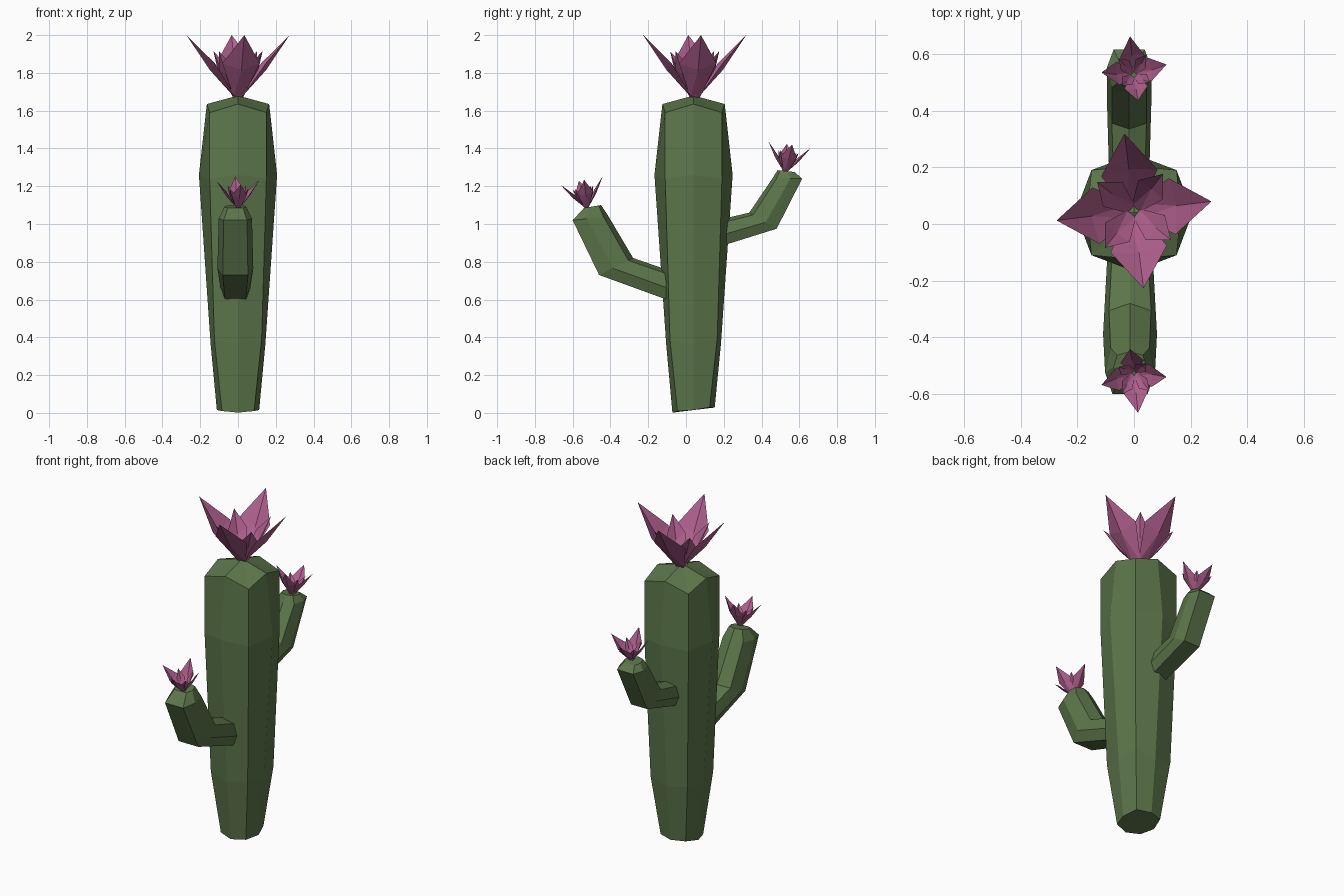
import bpy, bmesh, math
from mathutils import Matrix, Vector

if "Cube" in bpy.data.objects:
    bpy.data.objects.remove(bpy.data.objects["Cube"])


def material(name, rgb):
    m = bpy.data.materials.new(name)
    m.diffuse_color = (*rgb, 1)
    m.use_nodes = True
    m.node_tree.nodes["Principled BSDF"].inputs["Base Color"].default_value = m.diffuse_color
    return m


GREEN = material("cactus_green", (0.107, 0.181, 0.069))
PINK = material("petal_pink", (0.434, 0.117, 0.271))


def finish(bm, name, mat):
    me = bpy.data.meshes.new(name)
    bm.to_mesh(me)
    bm.free()
    me.materials.append(mat)
    ob = bpy.data.objects.new(name, me)
    bpy.context.collection.objects.link(ob)
    return ob


def loft(name, rings, apex=None):
    """Skin a closed tube through rings of points, with an optional pointed top."""
    bm = bmesh.new()
    loops = [[bm.verts.new(p) for p in ring] for ring in rings]
    n = len(loops[0])
    for a, b in zip(loops, loops[1:]):
        for i in range(n):
            j = (i + 1) % n
            bm.faces.new((a[i], a[j], b[j], b[i]))
    bm.faces.new(loops[0][::-1])
    if apex:
        top = bm.verts.new(apex)
        for i in range(n):
            bm.faces.new((loops[-1][i], loops[-1][(i + 1) % n], top))
    else:
        bm.faces.new(loops[-1])
    bmesh.ops.recalc_face_normals(bm, faces=bm.faces[:])
    return finish(bm, name, GREEN)


# Trunk: octagon with separate side and corner offsets, tilted foot
# (side height, side radius, corner height, corner offset, foot tilt)
CY = 0.04
levels = [(0.015, 0.112, 0.02, 0.085, 0.12),
          (0.365, 0.145, 0.39, 0.125, 0),
          (1.26, 0.207, 1.24, 0.150, 0),
          (1.635, 0.165, 1.59, 0.150, 0)]
rings = []
for zs, rs, zc, rc, tilt in levels:
    ring = []
    for k in range(8):
        a = k * math.pi / 4
        r, z = (rc * math.sqrt(2), zc) if k % 2 else (rs, zs)
        x, y = r * math.cos(a), r * math.sin(a)
        ring.append((x, CY + y, z + tilt * y))
    rings.append(ring)
loft("trunk", rings, (0, CY, 1.68))

# Arms: seven-sided section, ridge on the inner side and flat on the outer side
SECTION = [(0, 1), (-0.78, 0.72), (-1, -0.2), (-0.7, -1),
           (0.7, -1), (1, -0.2), (0.78, 0.72)]


def arm(name, stations, cx):
    rings = []
    for inner, outer, half in stations:
        i, o = Vector((0, *inner)), Vector((0, *outer))
        mid, d = (i + o) / 2, (i - o) / 2
        rings.append([(cx + sx * half, *(mid + d * t)[1:]) for sx, t in SECTION])
    loft(name, rings)


arm("front_arm", [((-0.02, 0.73), (-0.02, 0.57), 0.075),
                  ((-0.28, 0.82), (-0.46, 0.73), 0.095),
                  ((-0.41, 1.04), (-0.60, 1.02), 0.088),
                  ((-0.45, 1.10), (-0.54, 1.085), 0.058)], -0.014)
arm("back_arm", [((0.08, 1.00), (0.08, 0.85), 0.068),
                 ((0.335, 1.06), (0.48, 0.975), 0.078),
                 ((0.46, 1.245), (0.615, 1.24), 0.078),
                 ((0.485, 1.285), (0.575, 1.275), 0.052)], -0.017)


# Flowers: four large and four small folded petals
# (radius, half width, height) for the base, side corners, ridge and tip
LARGE = [(0.015, 0.025, 0.0), (0.135, 0.10, 0.18), (0.15, 0, 0.145), (0.275, 0, 0.33)]
SMALL = [(0.01, 0.018, 0.0), (0.095, 0.055, 0.15), (0.10, 0, 0.12), (0.165, 0, 0.245)]


def flower(name, loc, radial, tall, lean):
    bm = bmesh.new()
    for k in range(8):
        base, side, ridge, tip = SMALL if k % 2 else LARGE
        turn = Matrix.Rotation(math.radians(7 + 45 * k), 3, 'Z')

        def v(p, s):
            return bm.verts.new(turn @ Vector((p[0], s * p[1], p[2])))
        bl, br, sl, sr = v(base, 1), v(base, -1), v(side, 1), v(side, -1)
        m, t = v(ridge, 0), v(tip, 0)
        for f in ((bl, br, m), (bl, m, sl), (br, sr, m), (sl, m, t), (m, sr, t)):
            bm.faces.new(f[::-1])
    # make every petal face look inward and up
    bm.normal_update()
    for f in bm.faces:
        if f.normal.z < 0:
            f.normal_flip()
    m = (Matrix.Translation(loc) @ Matrix.Rotation(math.radians(lean), 4, 'X')
         @ Matrix.Diagonal((radial, radial, tall, 1)))
    bmesh.ops.transform(bm, matrix=m, verts=bm.verts[:])
    finish(bm, name, PINK)


flower("top_flower", (0, 0.046, 1.67), 1, 1, 0)
flower("front_flower", (0, -0.525, 1.085), 0.42, 0.45, 11)
flower("back_flower", (0, 0.525, 1.275), 0.42, 0.45, -9)
